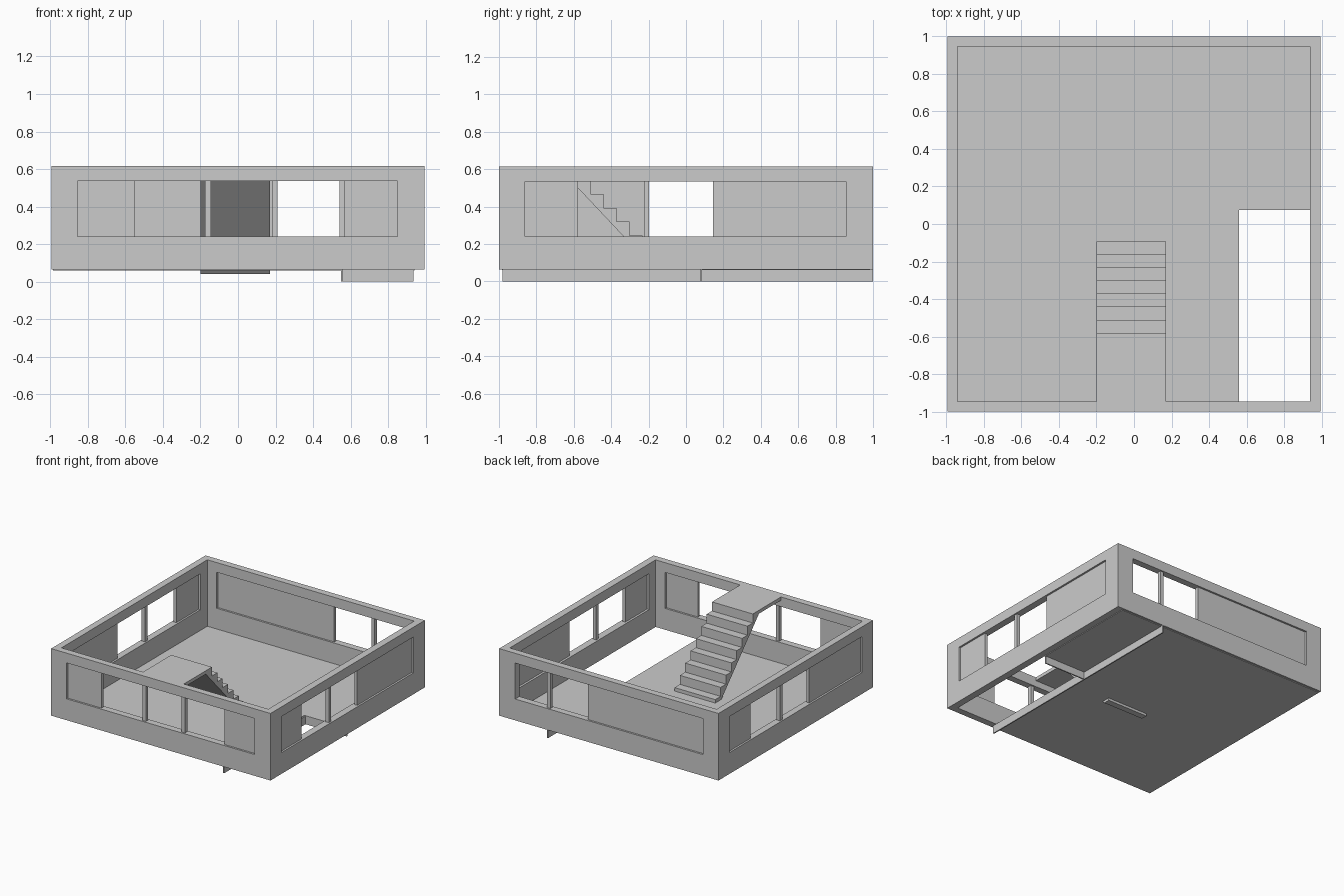
import bpy, bmesh

if "Cube" in bpy.data.objects:
    bpy.data.objects.remove(bpy.data.objects["Cube"])

X, Y = 0.995, 1.0            # outer half sizes
T = 0.055                    # wall thickness
Z0, Z1 = 0.065, 0.615        # wall bottom / top
W0, W1 = 0.24, 0.535         # window band bottom / top


def prism(name, pts, lo, hi, axis):
    """Extrude a closed 2D profile along x (profile y,z) or z (profile x,y)."""
    bm = bmesh.new()
    put = (lambda p, d: (d, p[0], p[1])) if axis == 'x' else (lambda p, d: (p[0], p[1], d))
    face = bm.faces.new([bm.verts.new(put(p, lo)) for p in pts])
    ext = bmesh.ops.extrude_face_region(bm, geom=[face])
    move = (hi - lo, 0, 0) if axis == 'x' else (0, 0, hi - lo)
    bmesh.ops.translate(bm, vec=move, verts=[v for v in ext['geom'] if isinstance(v, bmesh.types.BMVert)])
    bmesh.ops.recalc_face_normals(bm, faces=bm.faces)
    me = bpy.data.meshes.new(name)
    bm.to_mesh(me)
    bm.free()
    ob = bpy.data.objects.new(name, me)
    bpy.context.collection.objects.link(ob)
    return ob


def box(name, x0, x1, y0, y1, z0, z1):
    return prism(name, [(x0, y0), (x1, y0), (x1, y1), (x0, y1)], z0, z1, 'z')


def cut(ob, cutter):
    mod = ob.modifiers.new("cut", 'BOOLEAN')
    mod.operation, mod.solver, mod.object = 'DIFFERENCE', 'EXACT', cutter
    bpy.context.view_layer.objects.active = ob
    bpy.ops.object.modifier_apply(modifier=mod.name)
    bpy.data.objects.remove(cutter)


# Outer walls with a long opening on each side
walls = box("outer_walls", -X, X, -Y, Y, Z0, Z1)
cut(walls, box("room_cutter", -X + T, X - T - 0.003, -Y + T, Y - T, -1, 2))
cut(walls, box("front_back_cutter", -0.855, 0.85, -2, 2, W0, W1))
cut(walls, box("side_cutter", -2, 2, -0.86, 0.855, W0, W1))


# Recessed panels and mullions inside each opening
def fill(name, side, a, b, half):
    if side in ('front', 'back'):
        c = (Y - T / 2) * (-1 if side == 'front' else 1)
        box(f"{side}_{name}", a, b, c - half, c + half, W0, W1)
    else:
        c = (X - T / 2) * (-1 if side == 'left' else 1)
        box(f"{side}_{name}", c - half, c + half, a, b, W0, W1)


layout = {  # side: (panels, mullions)
    'front': ([(-0.855, -0.55), (0.565, 0.85)], [(-0.175, -0.145), (0.18, 0.21)]),
    'back': ([(-0.855, 0.2)], [(0.54, 0.57)]),
    'right': ([(-0.86, -0.578), (0.145, 0.855)], [(-0.225, -0.197)]),
    'left': ([(-0.86, -0.197), (0.565, 0.855)], [(0.155, 0.185)]),
}
for side, (panels, mullions) in layout.items():
    for a, b in panels:
        fill("panel", side, a, b, 0.012)
    for a, b in mullions:
        fill("mullion", side, a, b, 0.015)

# Thin floor with a rectangular well at the front right
E, HX, HY = 0.985, 0.55, 0.075
prism("floor", [(-E, -E), (HX, -E), (HX, HY), (X - T, HY), (X - T, E), (-E, E)], 0.06, 0.07, 'z')

# Trim boards hanging below the edges of the well
box("long_trim_board", HX, HX + 0.01, -0.98, 1.0, 0.0, 0.066)
box("short_trim_board", HX + 0.01, 0.935, HY, HY + 0.01, 0.0, 0.066)

# Stair with sloped underside and landing flush with the wall top
run, rise, top = 0.0695, 0.0738, -0.58
profile = [(-Y + T, Z1), (top, Z1)]
for i in range(1, 8):
    profile += [(top + (i - 1) * run, Z1 - i * rise), (top + i * run, Z1 - i * rise)]
profile += [(top + 7 * run, 0.04), (-0.145, 0.04), (-0.66, 0.587), (-Y + T, 0.587)]
prism("stair", profile, -0.2, 0.17, 'x')
